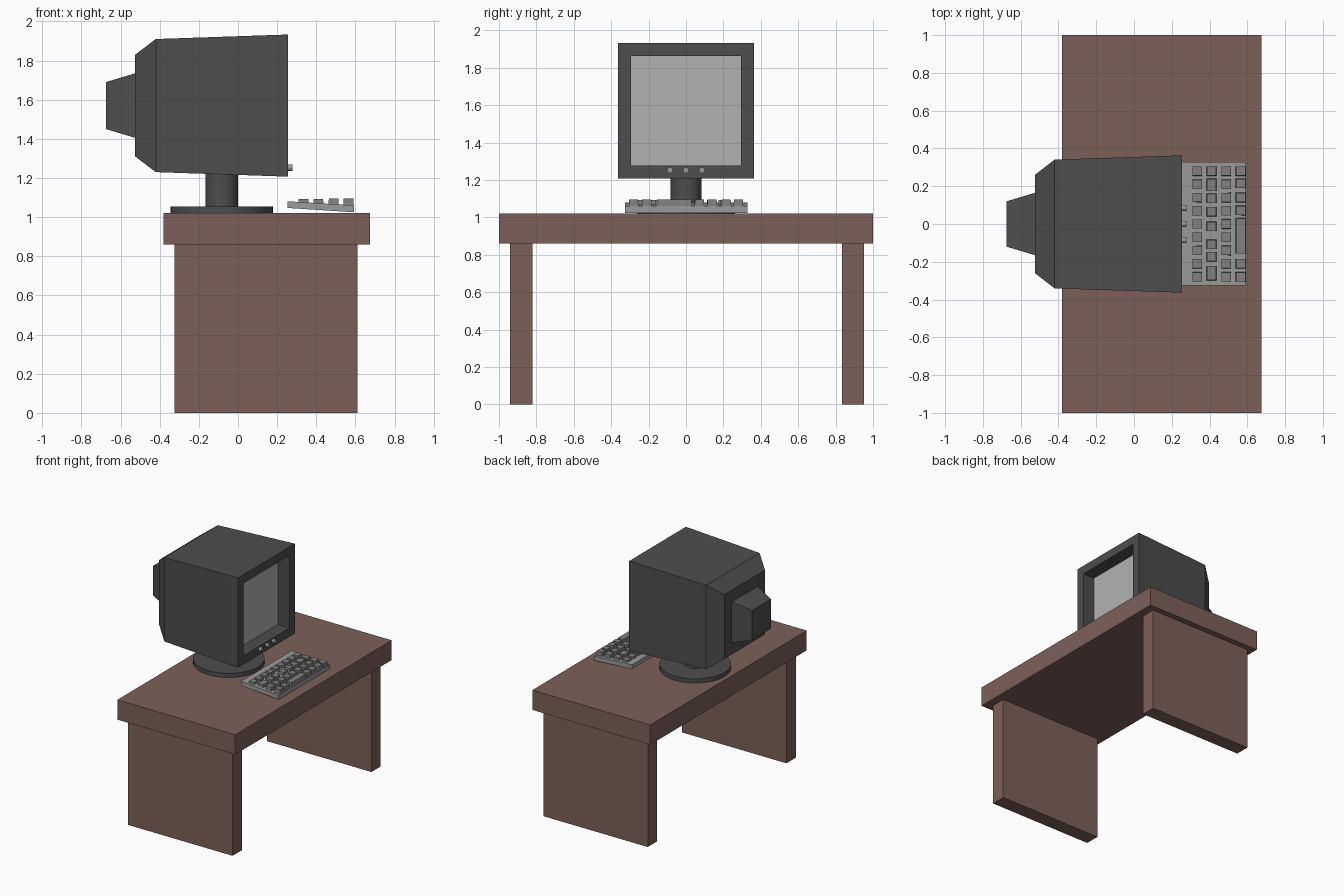
import bpy, bmesh, math

if "Cube" in bpy.data.objects:
    bpy.data.objects.remove(bpy.data.objects["Cube"])


def material(name, rgb):
    m = bpy.data.materials.new(name)
    m.diffuse_color = (*rgb, 1)
    m.use_nodes = True
    m.node_tree.nodes["Principled BSDF"].inputs["Base Color"].default_value = m.diffuse_color
    return m


WOOD = material("brown_wood", (0.205, 0.118, 0.098))
DARK = material("dark_plastic", (0.075, 0.075, 0.075))
GLASS = material("screen_grey", (0.45, 0.45, 0.45))
LIGHT = material("light_plastic", (0.33, 0.33, 0.33))
KEY = material("key_plastic", (0.22, 0.22, 0.22))


def finish(bm, name, *mats):
    bmesh.ops.recalc_face_normals(bm, faces=bm.faces)
    me = bpy.data.meshes.new(name)
    bm.to_mesh(me)
    bm.free()
    for m in mats:
        me.materials.append(m)
    ob = bpy.data.objects.new(name, me)
    bpy.context.collection.objects.link(ob)
    return ob


def loft(bm, rings):
    """Skin a list of equal-length point loops and cap both ends."""
    loops = [[bm.verts.new(p) for p in r] for r in rings]
    n = len(loops[0])
    for a, b in zip(loops, loops[1:]):
        for i in range(n):
            j = (i + 1) % n
            bm.faces.new((a[i], a[j], b[j], b[i]))
    start = bm.faces.new(loops[0])
    bm.faces.new(loops[-1])
    return start


def rect(x0, x1, y0, y1, z):
    return [(x0, y0, z), (x1, y0, z), (x1, y1, z), (x0, y1, z)]


def box(name, x, y, z, mat):
    bm = bmesh.new()
    loft(bm, [rect(*x, *y, z[0]), rect(*x, *y, z[1])])
    return finish(bm, name, mat)


def cylinder(name, loc, r, depth, mat, sides=32, rot=(0, 0, 0)):
    bpy.ops.mesh.primitive_cylinder_add(vertices=sides, radius=r, depth=depth, location=loc, rotation=rot)
    ob = bpy.context.object
    ob.name = name
    ob.data.materials.append(mat)
    bpy.ops.object.shade_smooth_by_angle(angle=math.radians(40))
    return ob


# Desk: top and two slab legs
box("desk_top", (-0.38, 0.675), (-1, 1), (0.86, 1.02), WOOD)
box("left_leg", (-0.325, 0.61), (-0.94, -0.82), (0, 0.86), WOOD)
box("right_leg", (-0.325, 0.61), (0.835, 0.953), (0, 0.86), WOOD)

# Monitor stand
cylinder("stand_base", (-0.083, 0, 1.037), 0.262, 0.034, DARK, 48)
cylinder("stand_neck", (-0.083, 0, 1.14), 0.083, 0.18, DARK)

# Monitor case: recessed screen, bezel, tapered body, stepped back (x, half y, half z)
sections = [(0.15, 0.294, 0.293), (0.255, 0.294, 0.293), (0.255, 0.363, 0.363),
            (-0.42, 0.341, 0.34), (-0.525, 0.26, 0.26),
            (-0.525, 0.165, 0.165), (-0.675, 0.12, 0.12)]
bm = bmesh.new()
screen = loft(bm, [[(x, -h, 1.57 - v), (x, h, 1.57 - v), (x, h, 1.57 + v), (x, -h, 1.57 + v)]
                   for x, h, v in sections])
screen.material_index = 1
finish(bm, "monitor_case", DARK, GLASS)

# Control knobs under the screen
for i in (-1, 0, 1):
    cylinder(f"knob_{i + 2}", (0.263, i * 0.085, 1.253), 0.016, 0.03, LIGHT, 16, (0, math.pi / 2, 0))

# Keyboard: sloping slab
bm = bmesh.new()
profile = [(0.253, 1.047), (0.592, 1.025), (0.592, 1.06), (0.253, 1.081)]
loft(bm, [[(x, y, z) for x, z in profile] for y in (-0.325, 0.328)])
finish(bm, "keyboard_body", LIGHT)

# Keys: each row is start x, top z and {index: (y centre, half width)} exceptions
W = 0.026
row_a = [(0.28 - i * 0.07, W) for i in range(9)]
row_b = [(0.28, W), (0.207, 0.034), (0.136, W), (0.066, W), (-0.013, W),
         (-0.108, W), (-0.173, W), (-0.26, 0.039)]
row_d = [(0.28, W), (0.215, W), (0.14, W), (0.072, W), (-0.063, 0.094), (-0.21, W), (-0.28, W)]
rows = [(0.308, 1.092, row_a), (0.384, 1.092, row_b), (0.462, 1.094, row_a), (0.538, 1.095, row_d)]
bm = bmesh.new()
for x, top, keys in rows:
    for y, h in keys:
        loft(bm, [rect(x, x + 0.053, y - h, y + h, 1.055),
                  rect(x + 0.002, x + 0.051, y - h + 0.002, y + h - 0.002, top)])
finish(bm, "keyboard_keys", KEY)
